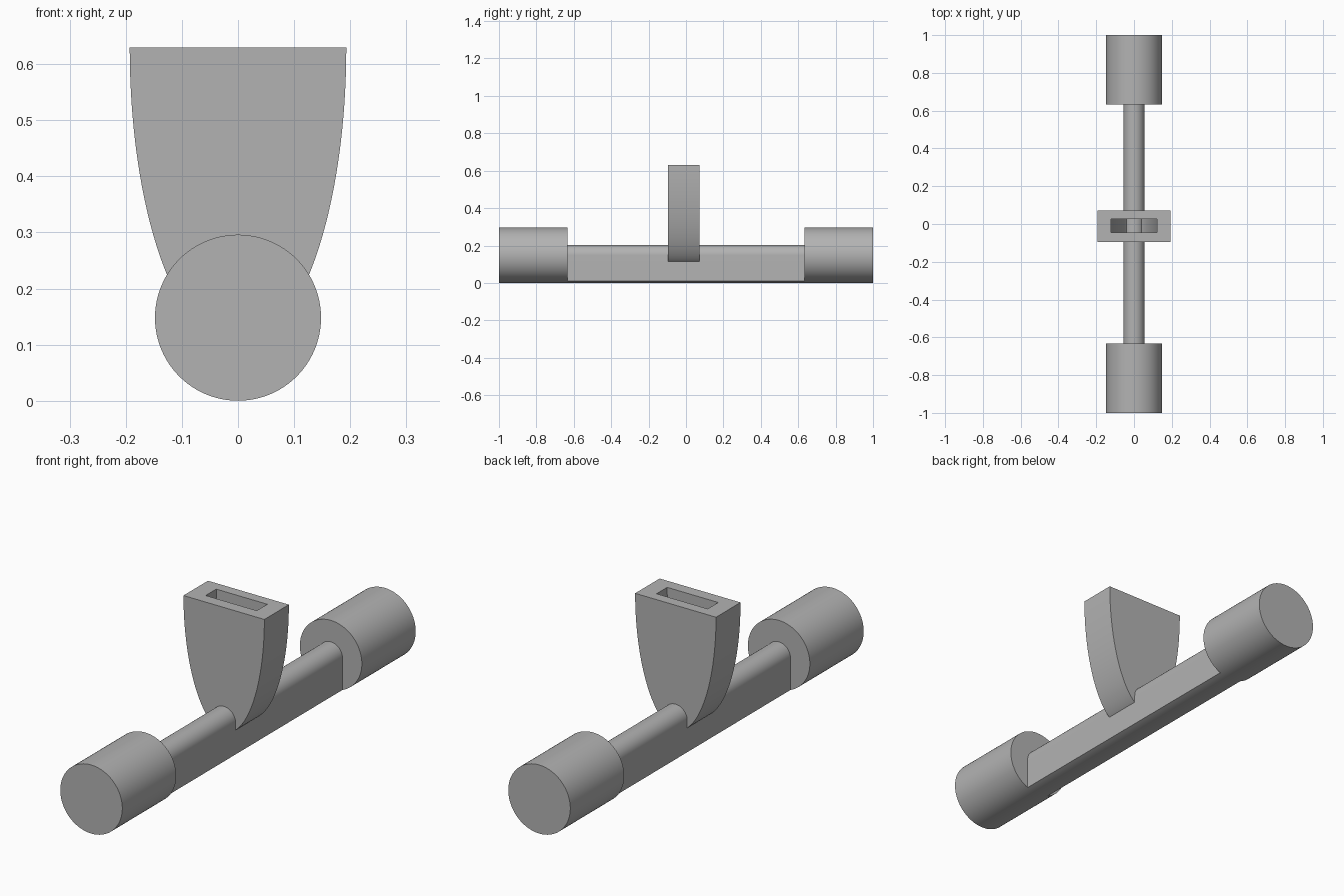
import bpy, bmesh, math

if "Cube" in bpy.data.objects:
    bpy.data.objects.remove(bpy.data.objects["Cube"], do_unlink=True)

GREY = 0.45
mat = bpy.data.materials.new("plain grey")
mat.use_nodes = True
mat.diffuse_color = (GREY, GREY, GREY, 1)
mat.node_tree.nodes["Principled BSDF"].inputs["Base Color"].default_value = (GREY, GREY, GREY, 1)

R = 0.148          # weight radius and axis height
BAR_R = 0.0555     # half width of the bar
INNER = 0.633      # where the weights begin
TOP = 0.63         # top of the holder


def arc(rx, rz, cz, start, end, steps):
    """Points of an elliptical arc in the xz plane."""
    angles = [start + (end - start) * i / steps for i in range(steps + 1)]
    return [(rx * math.cos(a), cz + rz * math.sin(a)) for a in angles]


def extrude(name, profile, y0, y1):
    """Solid made by sweeping an xz profile along y."""
    bm = bmesh.new()
    face = bm.faces.new([bm.verts.new((x, y0, z)) for x, z in profile])
    moved = bmesh.ops.extrude_face_region(bm, geom=[face])["geom"]
    verts = [v for v in moved if isinstance(v, bmesh.types.BMVert)]
    bmesh.ops.translate(bm, verts=verts, vec=(0, y1 - y0, 0))
    bmesh.ops.recalc_face_normals(bm, faces=bm.faces)
    mesh = bpy.data.meshes.new(name)
    bm.to_mesh(mesh)
    bm.free()
    mesh.materials.append(mat)
    obj = bpy.data.objects.new(name, mesh)
    bpy.context.collection.objects.link(obj)
    return obj


def activate(obj):
    bpy.ops.object.select_all(action='DESELECT')
    obj.select_set(True)
    bpy.context.view_layer.objects.active = obj


def smooth(obj):
    activate(obj)
    bpy.ops.object.shade_smooth_by_angle(angle=math.radians(30))


# Round end weights
circle = arc(R, R, R, 0, 2 * math.pi, 96)[:-1]
smooth(extrude("front_weight", circle, -1, -INNER))
smooth(extrude("back_weight", circle, INNER, 1))

# Connecting bar: round top, flat sides, bottom following the weights' curve
half = math.acos(BAR_R / R)
bar_profile = arc(BAR_R, BAR_R, R, 0, math.pi, 32) + arc(R, R, R, math.pi + half, 2 * math.pi - half, 12)
smooth(extrude("connecting_bar", bar_profile, -INNER, INNER))

# Holder: half-elliptical block with a slot open at the top
holder = extrude("holder", arc(0.193, 0.537, TOP, math.pi, 2 * math.pi, 80), -0.096, 0.071)
slot_profile = arc(0.122, 0.467, TOP, math.pi, 2 * math.pi, 64) + [(0.122, TOP + 0.1), (-0.122, TOP + 0.1)]
slot = extrude("slot_cutter", slot_profile, -0.046, 0.026)
slot.hide_render = True
cut = holder.modifiers.new("slot", 'BOOLEAN')
cut.operation = 'DIFFERENCE'
cut.solver = 'EXACT'
cut.object = slot
activate(holder)
bpy.ops.object.modifier_apply(modifier=cut.name)
bpy.data.objects.remove(slot, do_unlink=True)
smooth(holder)
